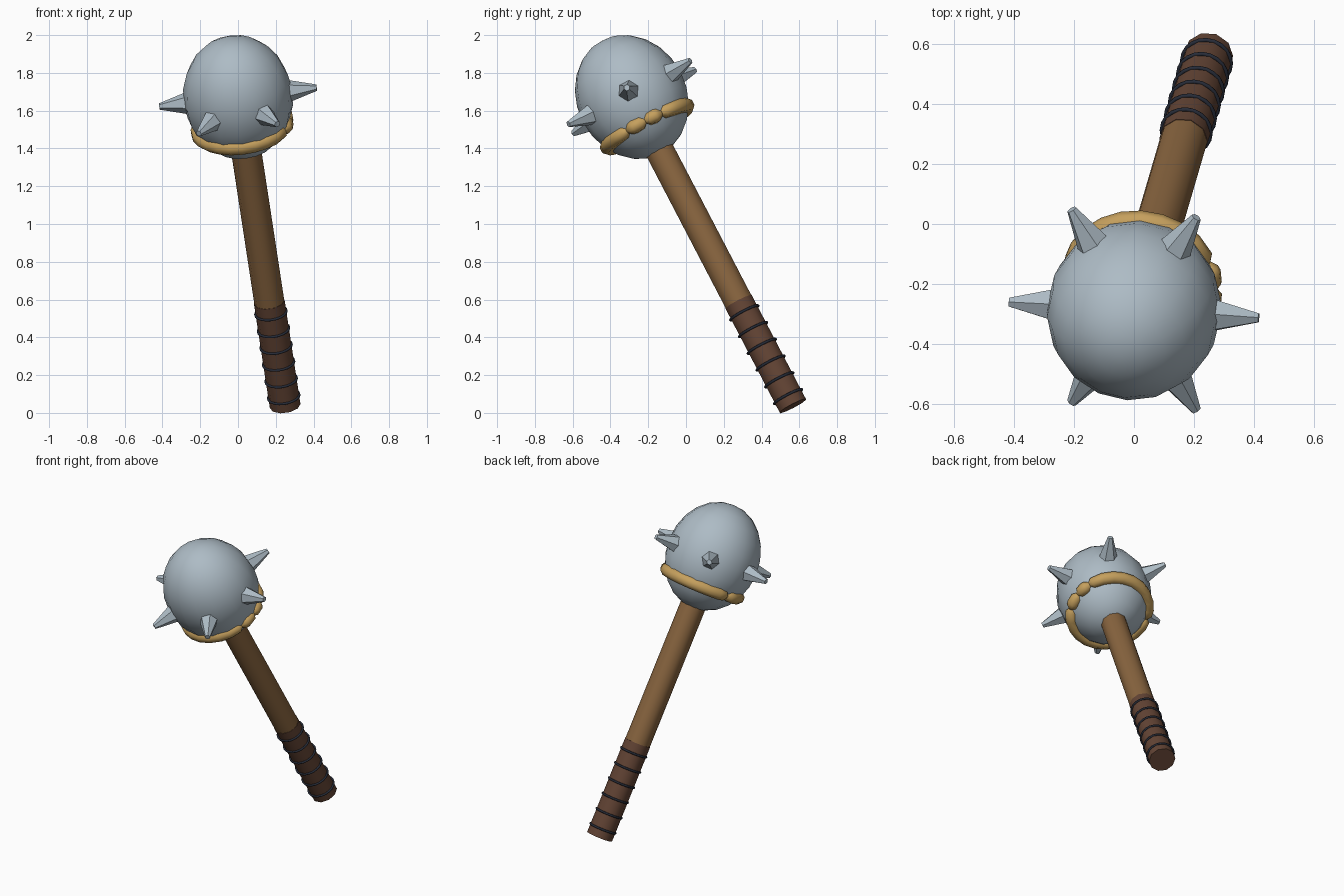
import bpy, bmesh, math
from mathutils import Matrix, Vector

if "Cube" in bpy.data.objects:
    bpy.data.objects.remove(bpy.data.objects["Cube"])

# Tilted frame: local z runs along the shaft up through the head centre
axis = Vector((-0.134, -0.458, 0.878)).normalized()
side = (Vector((1, 0, 0)) - axis * axis.x).normalized()
back = axis.cross(side)
FRAME = Matrix.Translation((0, -0.287, 1.672)) @ Matrix((side, back, axis)).transposed().to_4x4()


def material(name, rgb):
    m = bpy.data.materials.new(name)
    m.diffuse_color = (*rgb, 1)
    m.use_nodes = True
    m.node_tree.nodes["Principled BSDF"].inputs["Base Color"].default_value = m.diffuse_color
    return m


steel = material("steel", (0.42, 0.50, 0.56))
wood = material("wood", (0.25, 0.13, 0.05))
leather = material("leather", (0.125, 0.058, 0.035))
gold = material("gold", (0.56, 0.35, 0.11))
cord = material("cord", (0.02, 0.025, 0.04))


def finish(name, bm, mat, angle=40):
    bmesh.ops.recalc_face_normals(bm, faces=bm.faces)
    mesh = bpy.data.meshes.new(name)
    bm.to_mesh(mesh)
    bm.free()
    mesh.materials.append(mat)
    obj = bpy.data.objects.new(name, mesh)
    bpy.context.collection.objects.link(obj)
    obj.matrix_world = FRAME
    bpy.ops.object.select_all(action='DESELECT')
    obj.select_set(True)
    bpy.context.view_layer.objects.active = obj
    bpy.ops.object.shade_smooth_by_angle(angle=math.radians(angle))
    return obj


def rod(name, r, z0, z1, mat):
    bm = bmesh.new()
    place = Matrix.Translation((0, 0, (z0 + z1) / 2)) @ Matrix.Rotation(math.pi / 2, 4, 'Z')
    bmesh.ops.create_cone(bm, cap_ends=True, segments=10, radius1=r, radius2=r,
                          depth=z1 - z0, matrix=place)
    return finish(name, bm, mat)


def hoop(name, z, major, stations, sides, mat, angle):
    """Closed tube; stations are (angle, tube radius) pairs."""
    bm = bmesh.new()
    loops = []
    for a, r in stations:
        loop = []
        for j in range(sides):
            t = 2 * math.pi * (j + 0.5) / sides
            d = major + r * math.cos(t)
            loop.append(bm.verts.new((d * math.cos(a), d * math.sin(a), z + r * math.sin(t))))
        loops.append(loop)
    for i, lo in enumerate(loops):
        nxt = loops[(i + 1) % len(loops)]
        for j in range(sides):
            k = (j + 1) % sides
            bm.faces.new((lo[j], nxt[j], nxt[k], lo[k]))
    return finish(name, bm, mat, angle)


# Head: slightly stretched ball
bm = bmesh.new()
bmesh.ops.create_uvsphere(bm, u_segments=16, v_segments=12, radius=1,
                          matrix=Matrix.Diagonal((0.291, 0.291, 0.34, 1)))
finish("head", bm, steel, 60)

# Six blunt spikes around the head
for i in range(6):
    bm = bmesh.new()
    place = (Matrix.Rotation(i * math.pi / 3, 4, 'Z') @ Matrix.Translation((0.34, 0, 0))
             @ Matrix.Rotation(math.pi / 2, 4, 'Y'))
    bmesh.ops.create_cone(bm, cap_ends=True, segments=6, radius1=0.062, radius2=0.017,
                          depth=0.16, matrix=place)
    finish(f"spike_{i + 1}", bm, steel, 30)

# Band below the spikes, pinched into lumps
pinches = [-25, 1, 24, 165]
stations = [(p, 0.018) for p in pinches]
stations += [(p + s * 5, 0.036) for p in pinches for s in (-1, 1)]
stations += [(a, 0.040) for a in range(-180, 180, 15)
             if all(abs((a - p + 180) % 360 - 180) > 8 for p in pinches)]
stations.sort()
hoop("band", -0.177, 0.238, [(math.radians(a), r) for a, r in stations], 8, gold, 50)

# Shaft and leather grip
rod("shaft", 0.080, -1.25, -0.25, wood)
rod("grip", 0.082, -1.861, -1.235, leather)

# Cord wraps on the grip
for i in range(6):
    loop = [(2 * math.pi * k / 20, 0.007) for k in range(20)]
    hoop(f"cord_wrap_{i + 1}", -1.30 - i * 0.101, 0.083, loop, 6, cord, 70)
